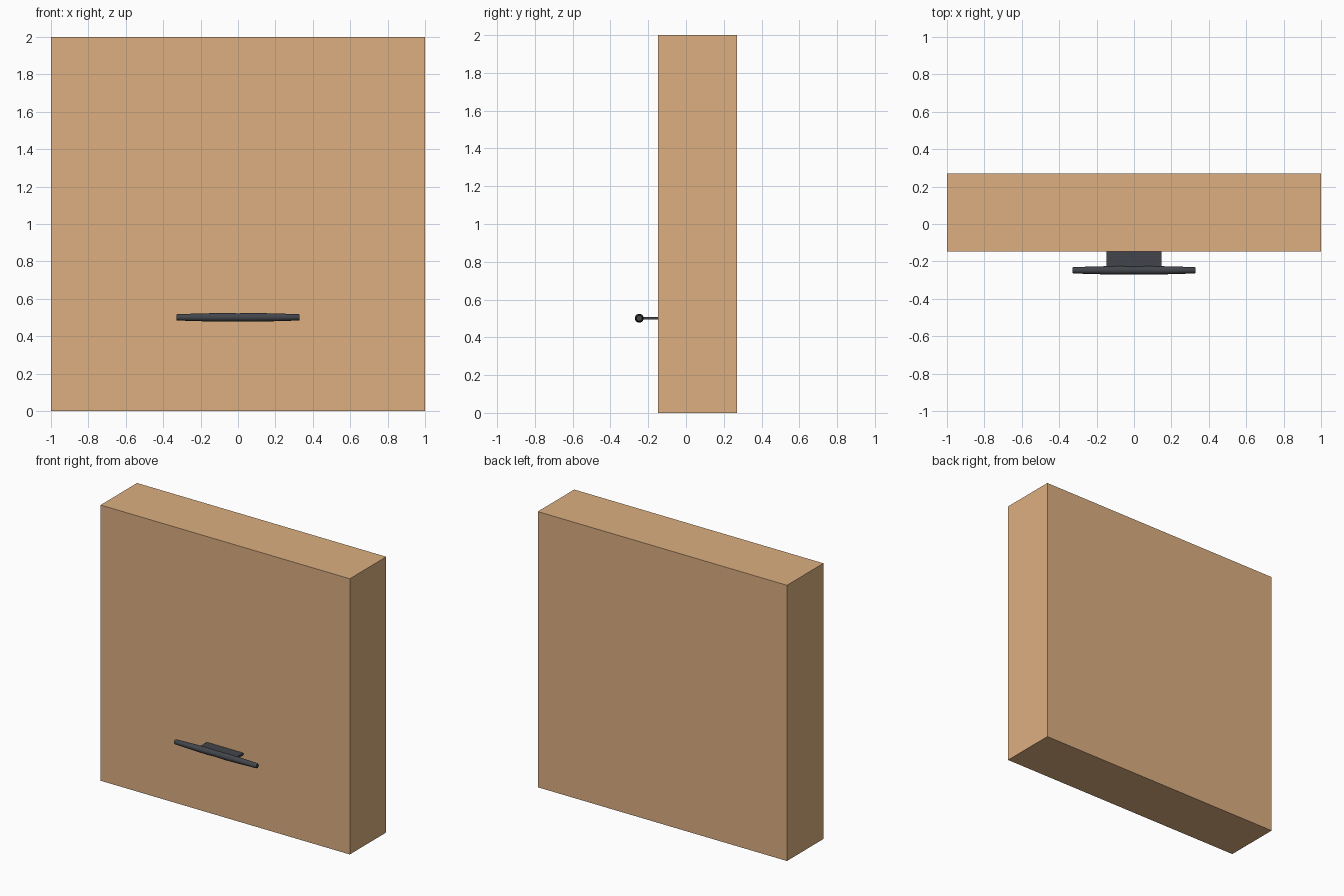
import bpy, bmesh, math

if "Cube" in bpy.data.objects:
    bpy.data.objects.remove(bpy.data.objects["Cube"])


def material(name, color):
    m = bpy.data.materials.new(name)
    m.diffuse_color = color
    m.use_nodes = True
    m.node_tree.nodes["Principled BSDF"].inputs["Base Color"].default_value = m.diffuse_color
    return m


def finish(name, bm, mat):
    bmesh.ops.recalc_face_normals(bm, faces=bm.faces)
    me = bpy.data.meshes.new(name)
    bm.to_mesh(me)
    bm.free()
    me.materials.append(mat)
    ob = bpy.data.objects.new(name, me)
    bpy.context.collection.objects.link(ob)
    return ob


def box(name, x, y, z, mat):
    bm = bmesh.new()
    bmesh.ops.create_cube(bm, size=1)
    for v in bm.verts:
        v.co = [r[0] + (c + 0.5) * (r[1] - r[0]) for c, r in zip(v.co, (x, y, z))]
    return finish(name, bm, mat)


def lathe_x(name, profile, centre, mat, sides=16):
    bm = bmesh.new()
    rings = []
    for x, r in profile:
        rings.append([bm.verts.new((x, centre[0] + r * math.cos(a), centre[1] + r * math.sin(a)))
                      for a in (2 * math.pi * i / sides for i in range(sides))])
    for a, b in zip(rings, rings[1:]):
        for i in range(sides):
            j = (i + 1) % sides
            bm.faces.new((a[i], a[j], b[j], b[i]))
    bm.faces.new(rings[0])
    bm.faces.new(rings[-1])
    return finish(name, bm, mat)


wood = material("wood", (0.72, 0.43, 0.22, 1))
metal = material("dark_metal", (0.055, 0.06, 0.07, 1))

# Panel body
box("panel", (-1, 1), (-0.147, 0.271), (0, 2), wood)

# Flat bracket joining the handle to the panel
box("handle_bracket", (-0.147, 0.147), (-0.247, -0.145), (0.494, 0.508), metal)

# Tapered grip bar, mirrored about the middle
half = [(0.0, 0.0215), (0.07, 0.0235), (0.085, 0.0235), (0.21, 0.0205), (0.325, 0.017), (0.33, 0.0145)]
profile = [(-x, r) for x, r in reversed(half[1:])] + half
bar = lathe_x("handle_bar", profile, (-0.2475, 0.501), metal)
bpy.context.view_layer.objects.active = bar
bar.select_set(True)
bpy.ops.object.shade_smooth_by_angle(angle=math.radians(30))
